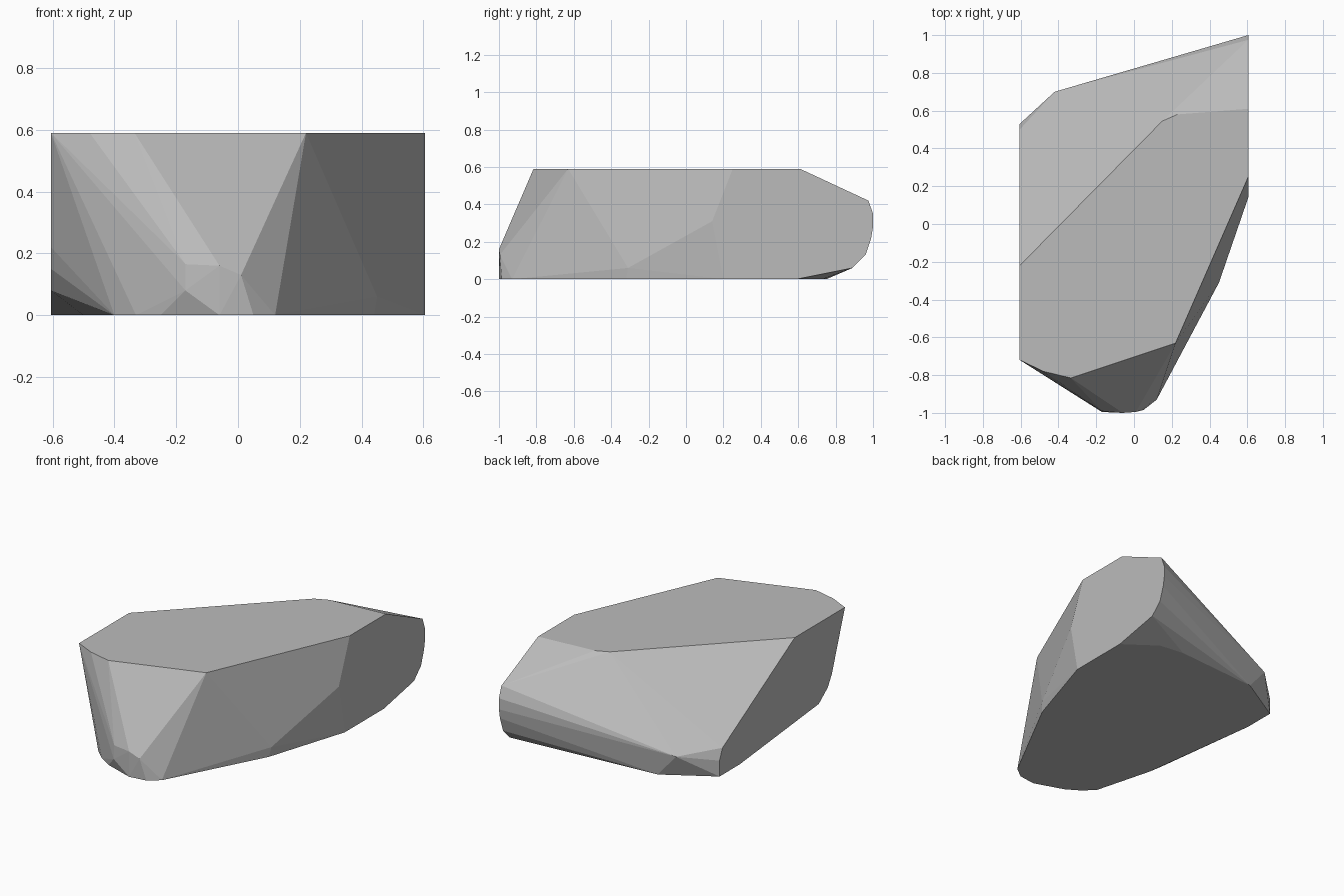
import bpy
import bmesh
from math import radians

HALF_WIDTH = 0.605
HEIGHT = 0.59

old_cube = bpy.data.objects.get("Cube")
if old_cube:
    bpy.data.objects.remove(old_cube, do_unlink=True)


def make_material(name, colour):
    material = bpy.data.materials.new(name)
    material.use_nodes = True
    material.diffuse_color = colour
    shader = material.node_tree.nodes["Principled BSDF"]
    shader.inputs["Base Color"].default_value = colour
    shader.inputs["Roughness"].default_value = 0.9
    return material


def in_level(outline, z):
    """Lift an (x, y) outline to a flat level."""
    return [(x, y, z) for x, y in outline]


def on_side(outline, x):
    """Place a (y, z) outline on a vertical side plane."""
    return [(x, y, z) for y, z in outline]


def faceted_solid(name, points, material):
    """Wrap the outlines in a convex shell and merge coplanar triangles."""
    bm = bmesh.new()
    for point in points:
        bm.verts.new(point)
    hull = bmesh.ops.convex_hull(bm, input=bm.verts[:])
    spare = [v for v in set(hull["geom_interior"] + hull["geom_unused"])
             if isinstance(v, bmesh.types.BMVert)]
    bmesh.ops.delete(bm, geom=spare, context="VERTS")
    bmesh.ops.dissolve_limit(bm, angle_limit=radians(0.5),
                             verts=bm.verts[:], edges=bm.edges[:])
    bmesh.ops.recalc_face_normals(bm, faces=bm.faces[:])
    mesh = bpy.data.meshes.new(name)
    bm.to_mesh(mesh)
    bm.free()
    mesh.materials.append(material)
    solid = bpy.data.objects.new(name, mesh)
    bpy.context.collection.objects.link(solid)
    return solid


# Flat top of the rock
top_outline = [(-HALF_WIDTH, -0.72), (-0.48, -0.78), (-0.335, -0.815),
               (0.22, -0.63), (HALF_WIDTH, 0.25), (HALF_WIDTH, 0.61),
               (0.23, 0.58), (0.15, 0.545), (-HALF_WIDTH, -0.22)]

# Flat base, rounded at the nose
base_outline = [(0.44, -0.32), (0.12, -0.93), (0.05, -0.985), (-0.06, -1),
                (-0.25, -0.935), (-0.33, -0.885), (-0.4, -0.82),
                (-0.5, -0.45), (-HALF_WIDTH, 0.33), (-HALF_WIDTH, 0.53),
                (-0.3, 0.71), (0.25, 0.75), (0.41, 0.73)]

# Sheer left and right sides
left_outline = [(0.14, 0.31), (0.2, 0), (0.59, 0), (0.89, 0.06),
                (0.96, 0.13), (0.99, 0.22), (1, 0.28), (1, 0.35),
                (0.975, 0.42)]
right_outline = [(-0.59, 0.22), (-0.55, 0.15), (-0.46, 0.08),
                 (0.53, 0.1), (0.5, 0.17)]

# Chipped corners at the nose, the front flank and the back
corners = [(-0.17, -0.99, 0.165), (-0.06, -1, 0.16), (-0.17, -0.995, 0.08),
           (0.01, -0.995, 0.13), (0.45, -0.31, 0.06), (-0.42, 0.7, 0.14)]

stone = make_material("grey stone", (0.5, 0.5, 0.5, 1))
faceted_solid("rock",
              in_level(top_outline, HEIGHT) + in_level(base_outline, 0)
              + on_side(left_outline, HALF_WIDTH)
              + on_side(right_outline, -HALF_WIDTH) + corners,
              stone)
